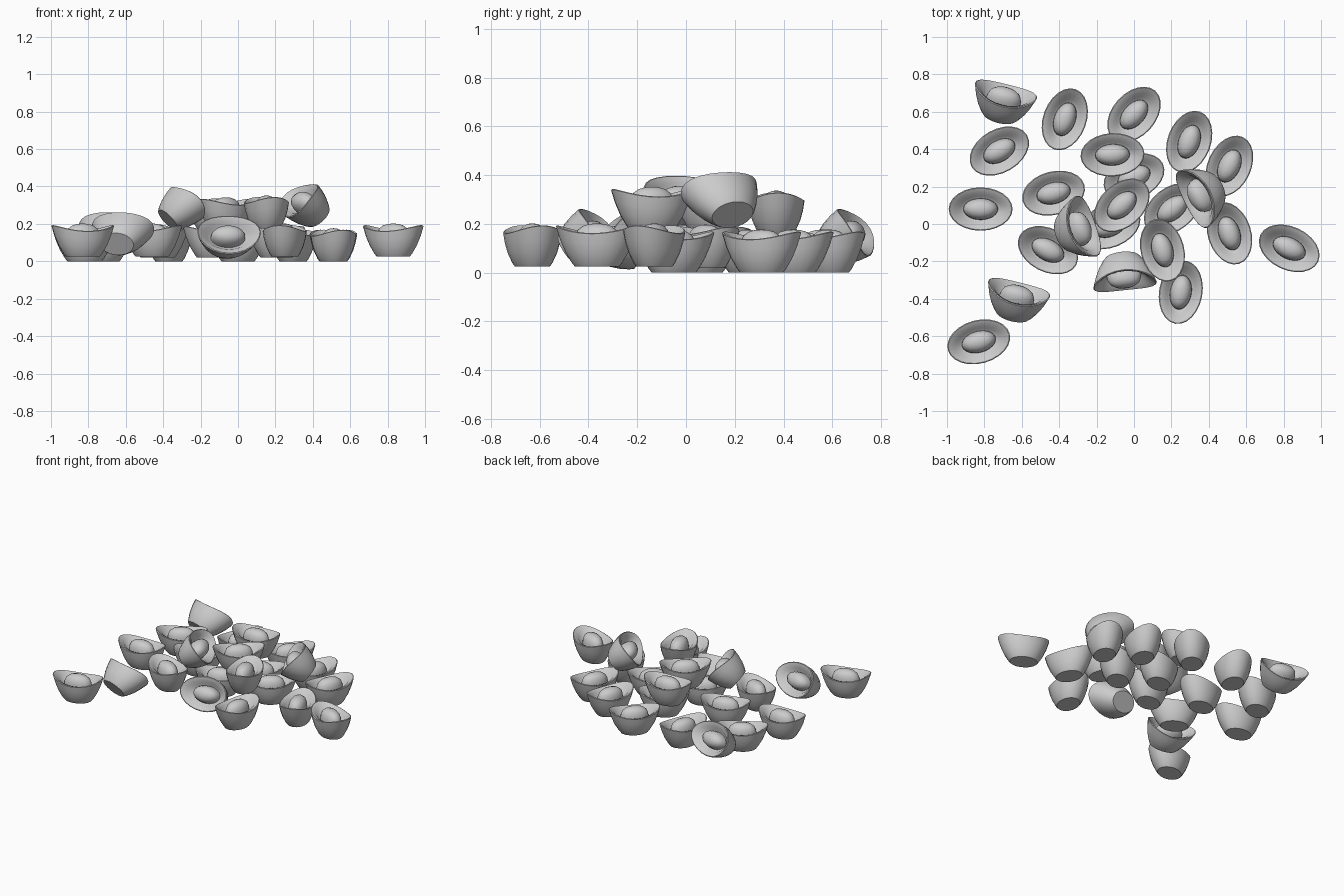
import bpy, bmesh, math
from mathutils import Matrix, Vector

cube = bpy.data.objects.get("Cube")
if cube:
    bpy.data.objects.remove(cube, do_unlink=True)

GREY = (0.6, 0.6, 0.6, 1)
metal = bpy.data.materials.new("grey_metal")
metal.use_nodes = True
metal.diffuse_color = GREY
metal.node_tree.nodes["Principled BSDF"].inputs["Base Color"].default_value = GREY

# Elliptical rings from base to rim, into the bowl and up the dome:
# half length, half width, height, lift at the two pointed ends
RINGS = [
    (.092, .070, .000, 0), (.105, .081, .015, .001), (.132, .099, .055, .006),
    (.154, .110, .095, .017), (.171, .116, .134, .032), (.166, .111, .137, .032),
    (.134, .082, .125, .018), (.110, .068, .105, .006), (.093, .058, .100, 0),
    (.091, .056, .125, 0), (.080, .049, .150, 0), (.057, .035, .167, 0),
    (.028, .017, .175, 0),
]
SIDES = 24


def ingot_mesh():
    bm = bmesh.new()
    rings = []
    for rx, ry, z, lift in RINGS:
        ring = []
        for i in range(SIDES):
            a = math.tau * i / SIDES
            c, s = math.cos(a), math.sin(a)
            ring.append(bm.verts.new((rx * c, ry * s, z + lift * c * c)))
        rings.append(ring)
    for low, high in zip(rings, rings[1:]):
        for i in range(SIDES):
            j = (i + 1) % SIDES
            bm.faces.new((low[i], low[j], high[j], high[i]))
    bm.faces.new(rings[0][::-1])
    top = bm.verts.new((0, 0, .177))
    for i in range(SIDES):
        bm.faces.new((rings[-1][i], rings[-1][(i + 1) % SIDES], top))
    bmesh.ops.recalc_face_normals(bm, faces=bm.faces)
    mesh = bpy.data.meshes.new("ingot")
    bm.to_mesh(mesh)
    bm.free()
    mesh.materials.append(metal)
    return mesh


MESH = ingot_mesh()


def place(name, x, y, z, turn, tilt=0):
    """Tilted pieces pivot about their middle, so z is then the middle height."""
    obj = bpy.data.objects.new(name, MESH)
    bpy.context.collection.objects.link(obj)
    pivot = Vector((0, 0, .09 if tilt else 0))
    obj.matrix_world = (Matrix.Translation((x, y, z))
                        @ Matrix.Rotation(math.radians(turn), 4, 'Z')
                        @ Matrix.Rotation(math.radians(-tilt), 4, 'X')
                        @ Matrix.Translation(-pivot))
    return obj


# Ingots lying on the ground: x, y, z, turn
GROUND = [
    (-.72, .39, 0, 30), (-.82, .08, 0, 0), (-.83, -.63, .025, 15),
    (-.37, .56, 0, 70), (0, .585, 0, 48), (.295, .44, 0, 70),
    (.51, .31, 0, 65), (0, .25, 0, 25), (-.43, .165, .02, 15),
    (-.13, -.01, .02, 22), (.205, .08, .02, 38), (-.46, -.14, .025, -27),
    (.25, -.365, .025, 80), (.51, -.05, 0, -72), (.83, -.13, .025, -25),
]
# Ingots stacked on top
STACKED = [(-.115, .37, .16, 3), (-.065, .1, .165, 42), (.152, -.14, .175, -75)]
# Tipped ingots: x, y, middle height, turn, tilt
TIPPED = [
    (-.70, .65, .14, -14, 58), (-.63, -.41, .14, -14, 58),
    (-.055, -.26, .12, -174, 62), (-.31, -.03, .28, -71, 50),
    (.37, .16, .295, 117, 50),
]

objs = []
for label, group in (("ground", GROUND), ("stacked", STACKED), ("tipped", TIPPED)):
    for n, spec in enumerate(group, 1):
        objs.append(place(f"{label}_ingot_{n}", *spec))

# Smooth shading with crisp rim and base
bpy.ops.object.select_all(action='DESELECT')
objs[0].select_set(True)
bpy.context.view_layer.objects.active = objs[0]
bpy.ops.object.shade_smooth_by_angle(angle=math.radians(40))
